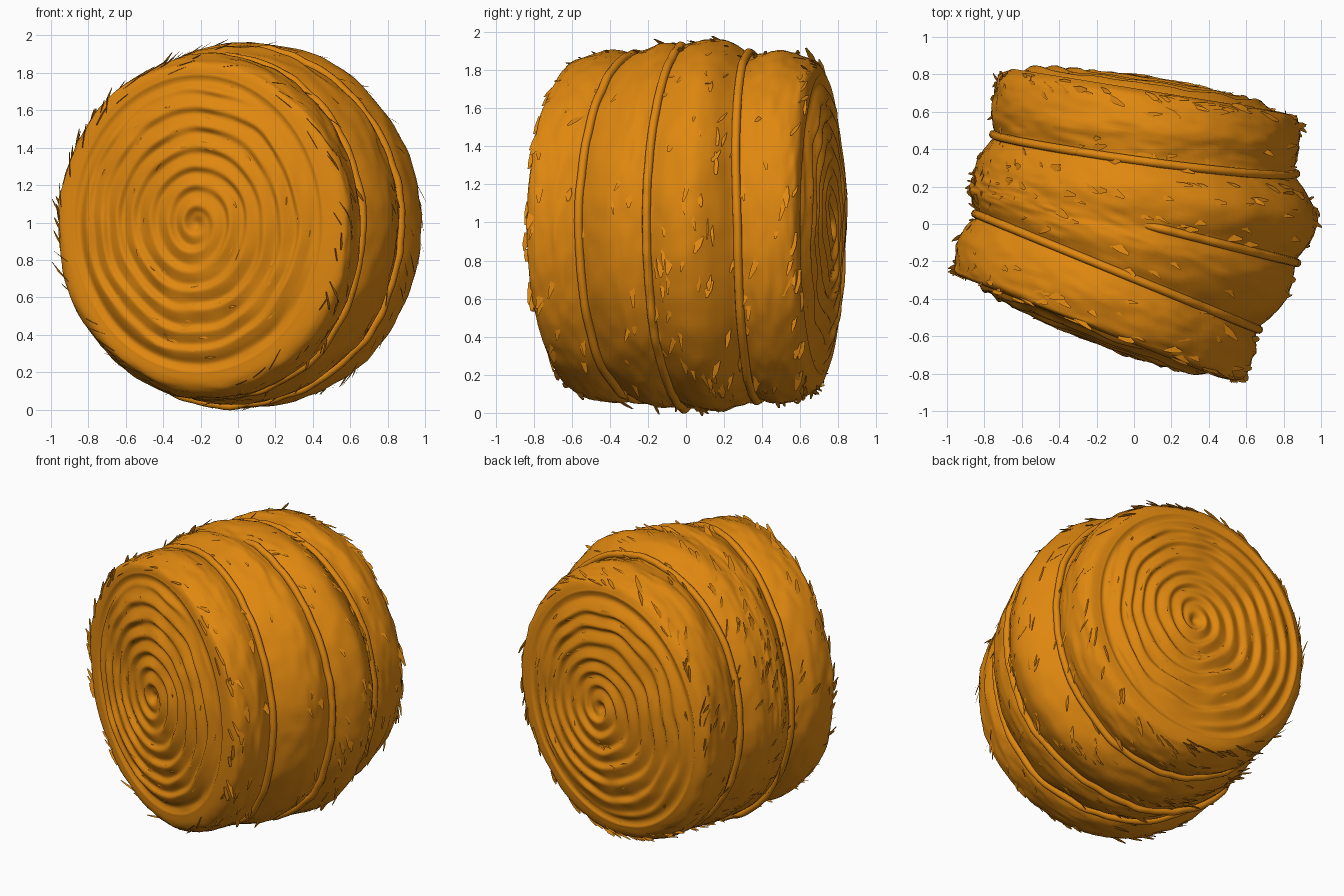
import bpy, bmesh, random
from math import sin, cos, pi, exp, floor
from mathutils import Vector, noise

random.seed(7)
if "Cube" in bpy.data.objects:
    bpy.data.objects.remove(bpy.data.objects["Cube"])

straw = bpy.data.materials.new("straw_gold")
straw.use_nodes = True
colour = (0.745, 0.246, 0.005, 1)
straw.diffuse_color = colour
straw.node_tree.nodes["Principled BSDF"].inputs["Base Color"].default_value = colour

# Rings along the bale, front to back: right x, y; left x, y; bottom z, top z
RINGS = [
    (-.88, -.30, .45, -.82, .20, 1.79),
    (-.96, -.25, .58, -.83, .11, 1.86),
    (-.94, -.10, .64, -.70, .05, 1.90),
    (-.86, .06, .68, -.57, .06, 1.89),
    (-.88, .17, .82, -.38, .03, 1.94),
    (-.87, .23, .88, -.21, .03, 1.94),
    (-.84, .33, .98, .02, .01, 1.96),
    (-.76, .48, .87, .27, .06, 1.89),
    (-.76, .62, .89, .42, .05, 1.90),
    (-.73, .78, .87, .56, .11, 1.85),
    (-.65, .83, .78, .60, .20, 1.78),
]
LAST = len(RINGS) - 1
SEGS = 144
TURNS = 7.5


def ring(u):
    """Centre, sideways half axis and half height, smoothly blended at u."""
    i = min(int(floor(u)), LAST - 1)
    t = u - i
    p = [RINGS[min(max(i + k, 0), LAST)] for k in (-1, 0, 1, 2)]
    v = [b + .5 * t * (c - a + t * (2 * a - 5 * b + 4 * c - d + t * (3 * (b - c) + d - a)))
         for a, b, c, d in zip(*p)]
    centre = Vector(((v[0] + v[2]) / 2, (v[1] + v[3]) / 2, (v[4] + v[5]) / 2))
    half = Vector(((v[2] - v[0]) / 2, (v[3] - v[1]) / 2, 0))
    return centre, half, (v[5] - v[4]) / 2


def back_line(a):
    """Course of the back twine, which sags forward over the top."""
    return 7 - .22 * max(0, sin(a))


def side(u, a, lift=0.0):
    """Point on the rounded side of the bale."""
    c, half, h = ring(u)
    d = half * cos(a) + Vector((0, 0, h * sin(a)))
    edge = min(1, u, LAST - u)
    lift += .014 * edge * noise.noise(Vector((cos(a) * 3, sin(a) * 3, u * 1.2)))
    lift += .009 * edge * noise.noise(Vector((cos(a) * 9, sin(a) * 9, u * 4)))
    # Pinched creases under the twine
    lift -= .02 * exp(-((u - 3) * 4) ** 2) + .02 * exp(-((u - back_line(a)) * 4) ** 2)
    lift -= .02 * max(0, cos(a)) ** .4 * exp(-((u - 5) * 4) ** 2)
    return c + d + d.normalized() * lift


def cap(end, s, a):
    """Point on a rolled end; s runs from the middle (0) to the rim (1)."""
    u = LAST if end else 0
    c, half, h = ring(u)
    axis = Vector((-half.y, half.x, 0)).normalized() * (1 if end else -1)
    d = half * cos(a) + Vector((0, 0, h * sin(a)))
    # The back roll is wound slightly off centre
    hub = half * (.08 if end else .015) * (1 - s * s)
    rough = noise.noise(Vector((cos(a) * s * 3, sin(a) * s * 3, 5 + end)))
    phase = s * TURNS * 2 * pi - a * (1 if end else -1) + 1.6 * rough
    wave = sin(phase + .4 * sin(phase))
    fade = min(1, s * 10, (1 - s) * 6)
    strength = .011 + .008 * noise.noise(Vector((cos(a) * s * 5, sin(a) * s * 5, 9 + end)))
    depth = .06 * (1 - s ** 3) + fade * (strength * wave + .014 * rough)
    depth -= .035 * exp(-(s * 18) ** 2) + .02 * exp(-((s - .95) * 25) ** 2)
    return c + hub + d * s + axis * depth


def finish(bm, name, smooth=True):
    mesh = bpy.data.meshes.new(name)
    bm.to_mesh(mesh)
    bm.free()
    obj = bpy.data.objects.new(name, mesh)
    bpy.context.collection.objects.link(obj)
    mesh.materials.append(straw)
    if smooth:
        for f in mesh.polygons:
            f.use_smooth = True


# Rolled bale: one skin from the front middle, over the side, to the back middle
bm = bmesh.new()
CAP_STEPS, SIDE_STEPS = 80, 90
angles = [2 * pi * k / SEGS for k in range(SEGS)]
rows = [[cap(0, k / CAP_STEPS, a) for a in angles] for k in range(1, CAP_STEPS)]
rows += [[side(LAST * k / SIDE_STEPS, a) for a in angles] for k in range(SIDE_STEPS + 1)]
rows += [[cap(1, k / CAP_STEPS, a) for a in angles] for k in range(CAP_STEPS - 1, 0, -1)]
loops = [[bm.verts.new(p) for p in row] for row in rows]
for lo, hi in zip(loops, loops[1:]):
    for k in range(SEGS):
        n = (k + 1) % SEGS
        bm.faces.new((lo[k], lo[n], hi[n], hi[k]))
for loop, end in ((loops[0], 0), (loops[-1], 1)):
    middle = bm.verts.new(cap(end, 0, 0))
    for k in range(SEGS):
        bm.faces.new((loop[k], loop[(k + 1) % SEGS], middle))
bmesh.ops.recalc_face_normals(bm, faces=bm.faces)
finish(bm, "rolled_bale")


# Twine wound round the bale; line gives its course from the angle and progress
def twine(name, line, start, stop, closed):
    curve = bpy.data.curves.new(name, "CURVE")
    curve.dimensions = "3D"
    curve.bevel_depth = .023
    curve.bevel_resolution = 3
    curve.use_fill_caps = True
    count = 140
    spline = curve.splines.new("POLY")
    spline.points.add(count - 1)
    for k, point in enumerate(spline.points):
        t = k / (count if closed else count - 1)
        a = start + (stop - start) * t
        sink = 0 if closed else .04 * max(0, 1 - min(t, 1 - t) * 25)
        point.co = (*side(line(a, t), a, .011 - sink), 1)
    spline.use_cyclic_u = closed
    curve.materials.append(straw)
    obj = bpy.data.objects.new(name, curve)
    bpy.context.collection.objects.link(obj)


twine("front_twine", lambda a, t: 3, 0, 2 * pi, True)
twine("back_twine", lambda a, t: back_line(a), 0, 2 * pi, True)
twine("middle_twine", lambda a, t: 5 - 1.8 * max(0, (t - .6) / .4) ** 2,
      pi * .49, -pi * .85, False)


# Loose straws: thin tapered blades lifting off the surface
def blade(bm, root, along, out, length, width, rise):
    across = along.cross(out).normalized() * width / 2
    root = root - out * .008
    mid = root + along * length * .55 + out * rise * .6
    tip = root + along * length + out * rise
    a, b, c, d = (bm.verts.new(p) for p in
                  (root - across, root + across, mid + across, mid - across))
    e, f = bm.verts.new(tip + across * .6), bm.verts.new(tip - across * .1)
    bm.faces.new((d, c, b, a))
    bm.faces.new((f, e, c, d))


bm = bmesh.new()
for k in range(430):
    # Straws gather near both rims and on the middle swell
    if k % 3 == 0:
        u = random.choice((random.uniform(.5, 1.5), random.uniform(8.6, 9.5)))
    elif k % 3 == 1:
        u = random.gauss(5.8, .7)
    else:
        u = random.uniform(1, LAST - 1)
    a = random.uniform(0, 2 * pi)
    p = side(u, a)
    out = (p - ring(u)[0]).normalized()
    # They all lie the way the bale was rolled
    turn = (side(u, a - .02) - p).normalized()
    slide = (side(u + .05, a) - p).normalized()
    along = (turn + slide * random.uniform(-.4, .4)).normalized()
    blade(bm, p, along, out, random.uniform(.06, .13), random.uniform(.015, .04),
          random.uniform(.01, .04))
finish(bm, "side_straws", False)

bm = bmesh.new()
for k in range(150):
    end = k % 2
    s, a = random.uniform(.1, .97) ** .6, random.uniform(0, 2 * pi)
    p = cap(end, s, a)
    half = ring(LAST if end else 0)[1]
    out = Vector((-half.y, half.x, 0)).normalized() * (1 if end else -1)
    along = (cap(end, s, a - .02) - p).normalized()
    blade(bm, p, along, out, random.uniform(.04, .1), random.uniform(.008, .02),
          random.uniform(.005, .018))
finish(bm, "end_straws", False)
